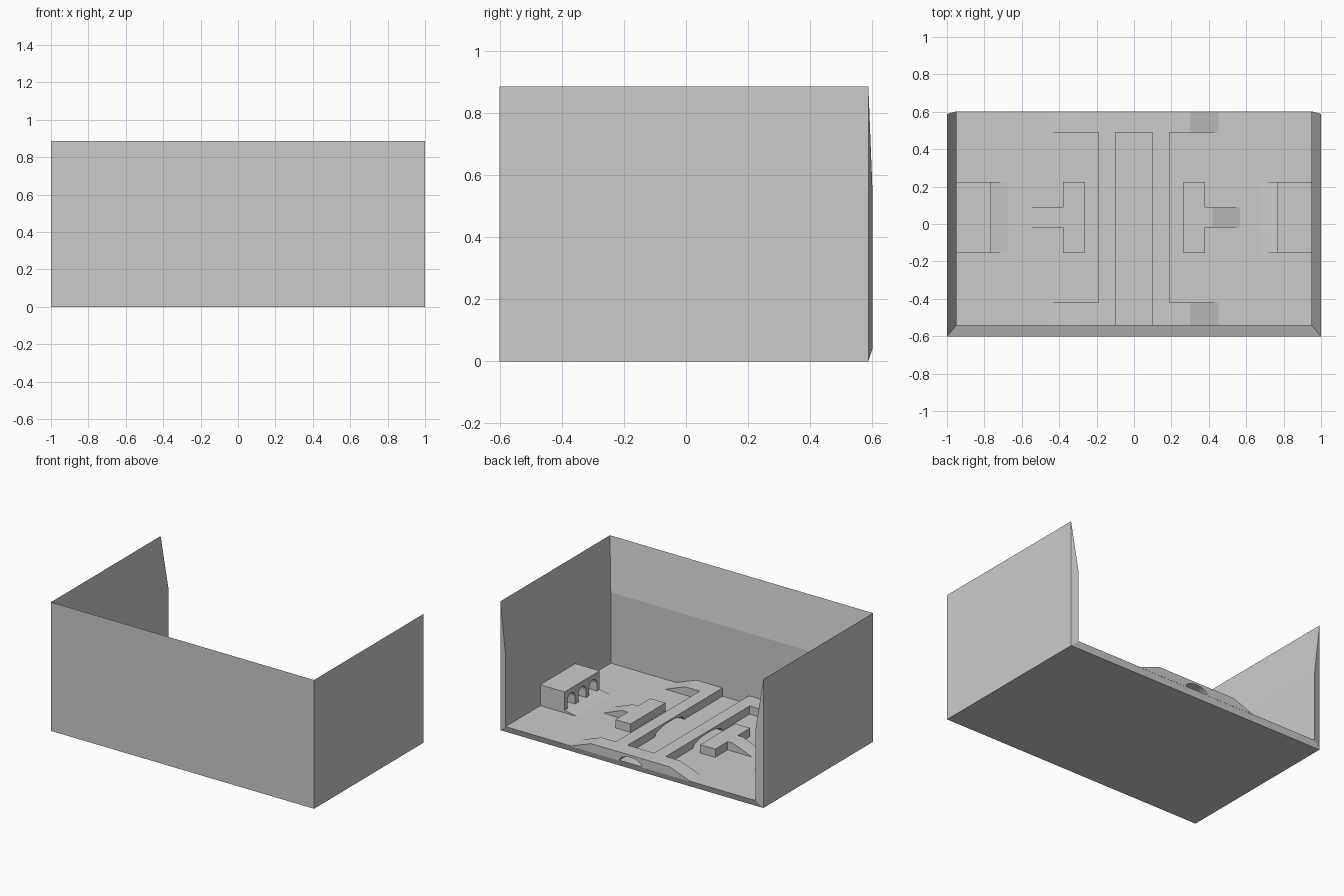
import bpy, bmesh, math

if "Cube" in bpy.data.objects:
    bpy.data.objects.remove(bpy.data.objects["Cube"])

GREY = (0.6, 0.6, 0.6, 1)
mat = bpy.data.materials.new("plain grey")
mat.use_nodes = True
mat.diffuse_color = GREY
bsdf = mat.node_tree.nodes["Principled BSDF"]
bsdf.inputs["Base Color"].default_value = GREY

FLOOR = 0.043
SUNK = 0.04      # buried base of everything standing on the floor
DECK = 0.1       # top of walls, blocks and bridges
Y0, Y1 = -0.155, 0.225   # depth range of the blocks and buildings


def finish(name, bm):
    bmesh.ops.recalc_face_normals(bm, faces=bm.faces)
    mesh = bpy.data.meshes.new(name)
    bm.to_mesh(mesh)
    bm.free()
    mesh.materials.append(mat)
    obj = bpy.data.objects.new(name, mesh)
    bpy.context.collection.objects.link(obj)
    return obj


def extrude(name, outline, axis, start, end):
    """Extrude an upright (u, z) outline along x or y."""
    def place(u, z, w):
        return (w, u, z) if axis == "x" else (u, w, z)
    bm = bmesh.new()
    a = [bm.verts.new(place(u, z, start)) for u, z in outline]
    b = [bm.verts.new(place(u, z, end)) for u, z in outline]
    bm.faces.new(a)
    bm.faces.new(b[::-1])
    for i in range(len(a)):
        j = (i + 1) % len(a)
        bm.faces.new((a[i], b[i], b[j], a[j]))
    return finish(name, bm)


def arch(centre, half, spring, rise, steps=10):
    """Points of an opening cut up from the base, left to right."""
    pts = [(centre - half, SUNK)]
    for i in range(steps + 1):
        t = math.pi * (1 - i / steps)
        pts.append((centre + half * math.cos(t), spring + rise * math.sin(t)))
    return pts + [(centre + half, SUNK)]


def box(name, x0, x1, y0, y1, top):
    return extrude(name, [(x0, SUNK), (x1, SUNK), (x1, top), (x0, top)], "y", y0, y1)


# Tray: outer loop at two heights, inner loop at two heights
outer = [(-1, 0.588), (-1, -0.602), (1, -0.602), (1, 0.588)]
inner = [(-0.95, 0.602), (-0.95, -0.54), (0.95, -0.54), (0.95, 0.602)]
bm = bmesh.new()
rings = [[bm.verts.new((x, y, z)) for x, y in loop]
         for loop, z in ((outer, 0), (outer, 0.885), (inner, 0.53), (inner, FLOOR))]
for low, high in zip(rings, rings[1:]):
    for i in range(3):
        bm.faces.new((low[i], low[i + 1], high[i + 1], high[i]))
bm.faces.new(rings[0])
bm.faces.new(rings[3])
bm.faces.new([rings[0][0], rings[0][3], rings[3][3], rings[3][0]])
for i in (0, 3):
    bm.faces.new([ring[i] for ring in rings])
finish("tray_with_walls", bm)

# Back bridge with ramps and a tunnel for the channel
extrude("back_bridge",
        [(-0.46, SUNK)] + arch(0, 0.085, FLOOR, 0.042) +
        [(0.46, SUNK), (0.3, DECK), (-0.3, DECK)], "y", 0.49, 0.602)

for s, side in ((1, "left"), (-1, "right")):
    # Channel wall pierced by a wide low arch
    extrude(side + "_channel_wall",
            [(-0.54, SUNK)] + arch(0.035, 0.16, FLOOR, 0.045) +
            [(0.49, SUNK), (0.49, DECK), (-0.54, DECK)], "x", s * 0.1, s * 0.19)

    # Front ramp
    extrude(side + "_front_ramp",
            [(s * 0.19, SUNK), (s * 0.46, SUNK), (s * 0.3, DECK), (s * 0.19, DECK)],
            "y", -0.54, -0.42)

    # Middle block and its ramp
    box(side + "_middle_block", s * 0.265, s * 0.38, Y0, Y1, DECK)
    extrude(side + "_middle_ramp",
            [(s * 0.38, SUNK), (s * 0.575, SUNK), (s * 0.42, DECK), (s * 0.38, DECK)],
            "y", -0.02, 0.09)

    # Building: solid rear, arcaded front, sloping apron
    top = 0.187
    box(side + "_building_rear", s * 0.86, s * 0.95, Y0, Y1, top)
    outline = [(Y0, SUNK)]
    for k in (-1, 0, 1):
        outline += arch(0.035 + k * 0.118, 0.042, 0.11, 0.042)
    outline += [(Y1, SUNK), (Y1, top), (Y0, top)]
    extrude(side + "_building_arcade", outline, "x", s * 0.765, s * 0.86)
    extrude(side + "_building_apron",
            [(s * 0.86, SUNK), (s * 0.66, SUNK), (s * 0.765, 0.06), (s * 0.86, 0.06)],
            "y", Y0, Y1)
